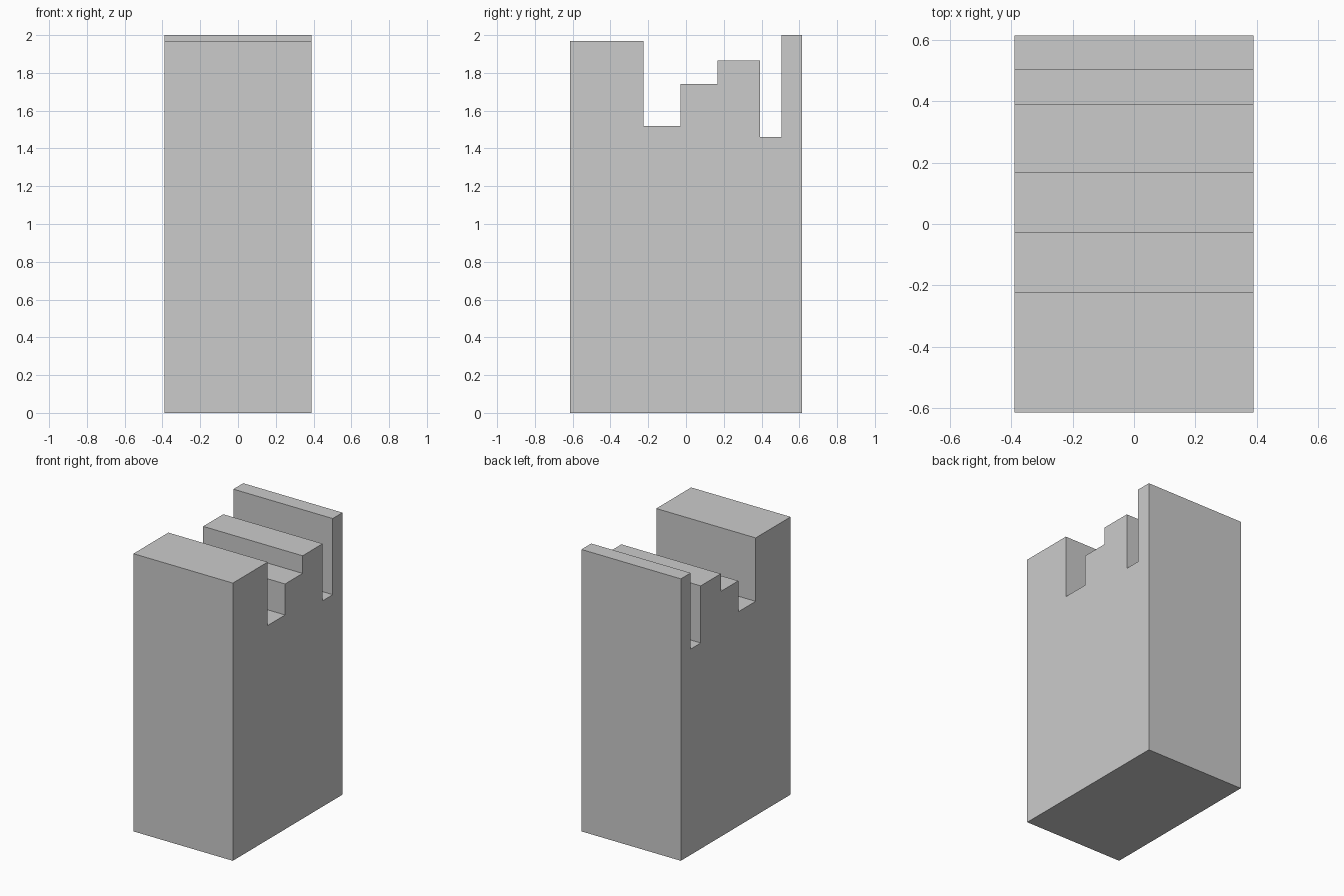
import bpy
import bmesh

if "Cube" in bpy.data.objects:
    bpy.data.objects.remove(bpy.data.objects["Cube"])

HALF_WIDTH = 0.39
FRONT_Y = -0.615

# Stepped skyline, front to back: (back edge y, top height)
steps = [(-0.224, 1.97), (-0.029, 1.52), (0.167, 1.74),
         (0.392, 1.865), (0.505, 1.46), (0.615, 2.0)]

# Side profile: base edge, then up and over each step
profile = [(FRONT_Y, 0.0)]
y = FRONT_Y
for back, height in steps:
    profile += [(y, height), (back, height)]
    y = back
profile.append((y, 0.0))

# Extrude the profile across the width
bm = bmesh.new()
face = bm.faces.new([bm.verts.new((-HALF_WIDTH, py, pz)) for py, pz in profile])
result = bmesh.ops.extrude_face_region(bm, geom=[face], use_keep_orig=True)
moved = [v for v in result["geom"] if isinstance(v, bmesh.types.BMVert)]
bmesh.ops.translate(bm, vec=(2 * HALF_WIDTH, 0, 0), verts=moved)
bmesh.ops.recalc_face_normals(bm, faces=bm.faces)

mesh = bpy.data.meshes.new("stepped_block")
bm.to_mesh(mesh)
bm.free()
bpy.context.collection.objects.link(bpy.data.objects.new("stepped_block", mesh))
